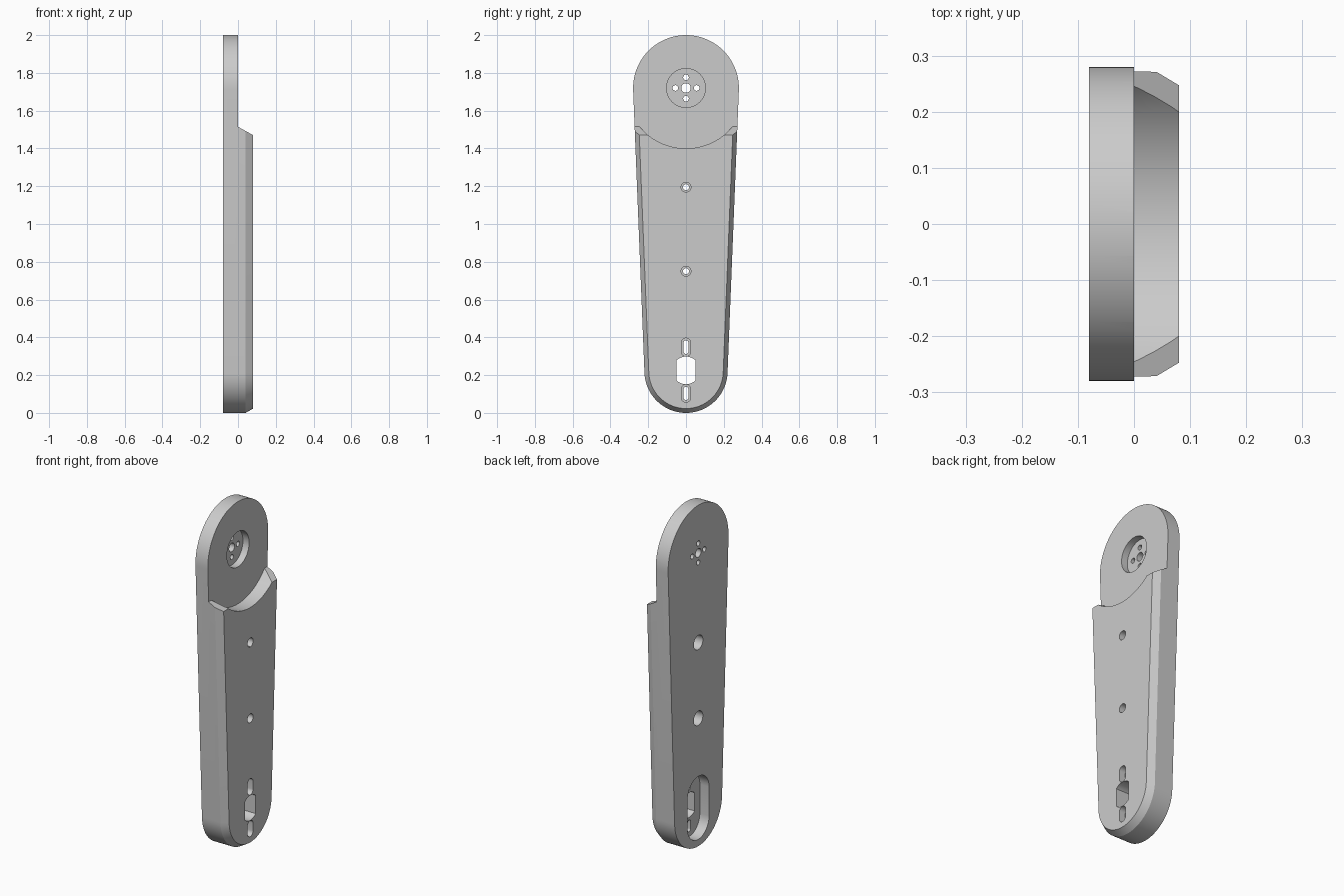
import bpy, bmesh, math

if "Cube" in bpy.data.objects:
    bpy.data.objects.remove(bpy.data.objects["Cube"])

TOP_Z, TOP_R = 1.72, 0.28      # head of the arm
LOW_Z, LOW_R = 0.22, 0.22      # foot of the arm


def arc(cz, r, a0, a1, n):
    return [(r * math.cos(a0 + (a1 - a0) * i / n), cz + r * math.sin(a0 + (a1 - a0) * i / n))
            for i in range(n + 1)]


def arm_outline(inset=0.0):
    """Two circles joined by their common tangents."""
    t = math.asin((TOP_R - LOW_R) / (TOP_Z - LOW_Z))
    return (arc(TOP_Z, TOP_R - inset, -t, math.pi + t, 48) +
            arc(LOW_Z, LOW_R - inset, math.pi + t, 2 * math.pi - t, 40))


def circle(z, r, y=0.0, n=32):
    return [(y + r * math.cos(2 * math.pi * i / n), z + r * math.sin(2 * math.pi * i / n))
            for i in range(n)]


def slot(z0, z1, r):
    """Upright slot with round ends."""
    return arc(z1 - r, r, 0, math.pi, 16) + arc(z0 + r, r, math.pi, 2 * math.pi, 16)


def loft(name, rings):
    """Closed solid through (x, yz profile) rings."""
    bm = bmesh.new()
    loops = [[bm.verts.new((x, y, z)) for y, z in prof] for x, prof in rings]
    for a, b in zip(loops, loops[1:]):
        for i in range(len(a)):
            j = (i + 1) % len(a)
            bm.faces.new((a[i], a[j], b[j], b[i]))
    bm.faces.new(loops[0])
    bm.faces.new(loops[-1])
    bmesh.ops.recalc_face_normals(bm, faces=bm.faces)
    mesh = bpy.data.meshes.new(name)
    bm.to_mesh(mesh)
    bm.free()
    ob = bpy.data.objects.new(name, mesh)
    bpy.context.collection.objects.link(ob)
    return ob


def cut(body, x0, x1, prof0, prof1=None):
    cutter = loft("cutter", [(x0, prof0), (x1, prof1 or prof0)])
    mod = body.modifiers.new("cut", 'BOOLEAN')
    mod.operation, mod.solver, mod.object = 'DIFFERENCE', 'EXACT', cutter
    bpy.context.view_layer.update()
    body.data = bpy.data.meshes.new_from_object(
        body.evaluated_get(bpy.context.evaluated_depsgraph_get()))
    body.modifiers.clear()
    bpy.data.objects.remove(cutter)


# Arm plate with a chamfered front rim
arm = loft("arm_plate", [(-0.08, arm_outline()), (0.04, arm_outline()),
                         (0.08, arm_outline(0.023))])

# Thin head: sloped shoulder and round clearance
def block(z):
    return [(-0.4, z), (0.4, z), (0.4, 2.2), (-0.4, 2.2)]


cut(arm, 0.0, 0.1, block(1.515), block(1.459))
cut(arm, 0.0, 0.12, circle(TOP_Z, 0.32, n=96))

# Horn seat with centre hole and four screw holes
cut(arm, -0.04, 0.1, circle(TOP_Z, 0.103, n=48))
cut(arm, -0.1, 0.1, circle(TOP_Z, 0.025))
for k in range(4):
    a = k * math.pi / 2
    cut(arm, -0.1, 0.1, circle(TOP_Z + 0.056 * math.sin(a), 0.015, 0.056 * math.cos(a), 16))

# Stepped bolt holes along the arm
for z in (0.75, 1.195):
    cut(arm, -0.1, 0.1, circle(z, 0.016, n=16))
    cut(arm, 0.04, 0.1, circle(z, 0.026, n=24))
    cut(arm, -0.1, -0.02, circle(z, 0.042, n=32))

# Motor pocket at the back of the foot
cut(arm, -0.1, -0.02, slot(0.04, 0.41, 0.1))

# Flat-sided shaft hole
h = math.acos(0.05 / 0.073)
cut(arm, -0.1, 0.1, arc(0.225, 0.073, h, math.pi - h, 16) +
    arc(0.225, 0.073, math.pi + h, 2 * math.pi - h, 16))

# Stepped screw slots above and below the shaft
for z0, z1 in ((0.3, 0.396), (0.056, 0.15)):
    cut(arm, -0.1, 0.1, slot(z0 + 0.012, z1 - 0.012, 0.013))
    cut(arm, 0.04, 0.1, slot(z0, z1, 0.025))

# Plain grey finish
grey = bpy.data.materials.new("light_grey")
grey.diffuse_color = (0.6, 0.6, 0.6, 1)
grey.use_nodes = True
grey.node_tree.nodes["Principled BSDF"].inputs["Base Color"].default_value = grey.diffuse_color
arm.data.materials.clear()
arm.data.materials.append(grey)

bpy.context.view_layer.objects.active = arm
arm.select_set(True)
bpy.ops.object.shade_smooth_by_angle(angle=math.radians(25))
